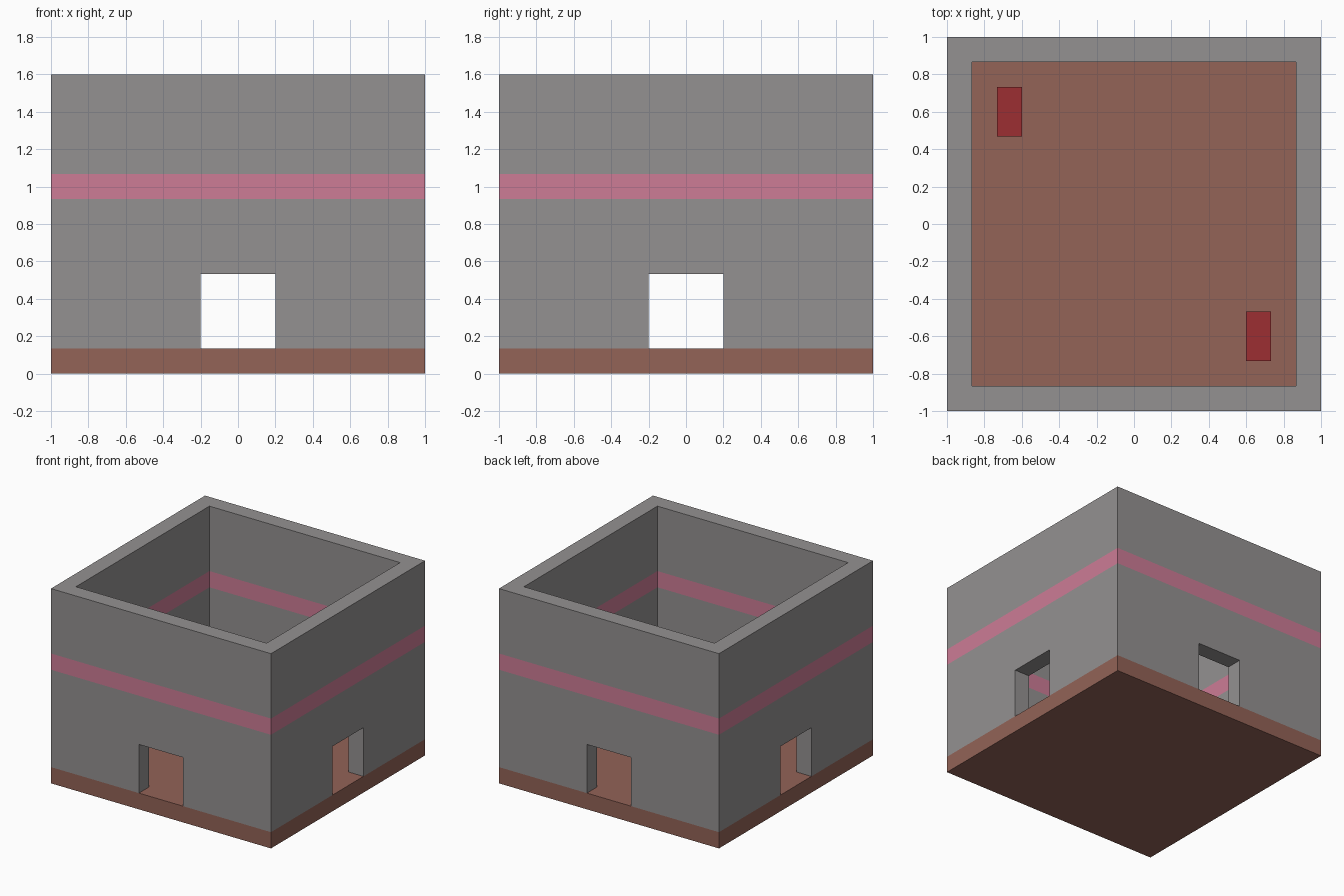
import bpy
import bmesh
from mathutils import Matrix, Vector

default = bpy.data.objects.get("Cube")
if default:
    bpy.data.objects.remove(default, do_unlink=True)

U = 2 / 15            # one building block
HALF = 1.0            # half of the outer width
INNER = HALF - U      # half of the inner width
TOP = 12 * U          # wall height
BAND = (7 * U, 8 * U)  # stripe limits


def material(name, rgb):
    def linear(v):
        v /= 255
        return v / 12.92 if v <= 0.04045 else ((v + 0.055) / 1.055) ** 2.4
    colour = tuple(linear(v) for v in rgb) + (1,)
    mat = bpy.data.materials.new(name)
    mat.use_nodes = True
    mat.diffuse_color = colour
    shader = next(n for n in mat.node_tree.nodes if n.type == 'BSDF_PRINCIPLED')
    shader.inputs["Base Color"].default_value = colour
    shader.inputs["Roughness"].default_value = 0.9
    return mat


stone = material("grey_stone", (148, 145, 145))
brick = material("brown_brick", (147, 99, 87))
pink = material("pink_stripe", (205, 124, 150))
red = material("red_block", (156, 47, 50))


def box(name, low, high, *mats):
    low, high = Vector(low), Vector(high)
    bm = bmesh.new()
    place = Matrix.Translation((low + high) / 2) @ Matrix.Diagonal((*(high - low), 1))
    bmesh.ops.create_cube(bm, size=1, matrix=place)
    mesh = bpy.data.meshes.new(name)
    bm.to_mesh(mesh)
    bm.free()
    for mat in mats:
        mesh.materials.append(mat)
    obj = bpy.data.objects.new(name, mesh)
    bpy.context.collection.objects.link(obj)
    return obj


# Floor slab
box("floor", (-HALF, -HALF, 0), (HALF, HALF, U), brick)

# Walls: a solid block hollowed out and pierced by two crossing passages
walls = box("walls", (-HALF, -HALF, U), (HALF, HALF, TOP), stone, pink)
door, door_top = 1.5 * U, 4 * U
cutters = [
    box("room_cutter", (-INNER, -INNER, 0), (INNER, INNER, TOP + U)),
    box("side_door_cutter", (-2, -door, 0), (2, door, door_top)),
    box("front_door_cutter", (-door, -2, 0), (door, 2, door_top)),
]
for cutter in cutters:
    cutter.hide_render = True
    cutter.hide_viewport = True
    mod = walls.modifiers.new(cutter.name, 'BOOLEAN')
    mod.operation = 'DIFFERENCE'
    mod.solver = 'EXACT'
    mod.object = cutter

# Bake the openings, then slice the walls for the stripe
bpy.context.view_layer.update()
baked = bpy.data.meshes.new_from_object(
    walls.evaluated_get(bpy.context.evaluated_depsgraph_get()))
walls.modifiers.clear()
walls.data = baked
for cutter in cutters:
    bpy.data.objects.remove(cutter, do_unlink=True)
baked.materials.clear()
baked.materials.append(stone)
baked.materials.append(pink)

bm = bmesh.new()
bm.from_mesh(baked)
for height in BAND:
    bmesh.ops.bisect_plane(bm, geom=bm.verts[:] + bm.edges[:] + bm.faces[:],
                           plane_co=(0, 0, height), plane_no=(0, 0, 1))
for face in bm.faces:
    mid = face.calc_center_bounds().z
    face.material_index = int(BAND[0] < mid < BAND[1] and abs(face.normal.z) < 0.5)
bm.to_mesh(baked)
bm.free()

# Red blocks in opposite corners of the room
for name, side in (("back_right_block", -1), ("front_left_block", 1)):
    centre = Vector((5 * U * side, -4.5 * U * side, 1.5 * U))
    size = Vector((U, 2 * U, U)) / 2
    box(name, centre - size, centre + size, red)
